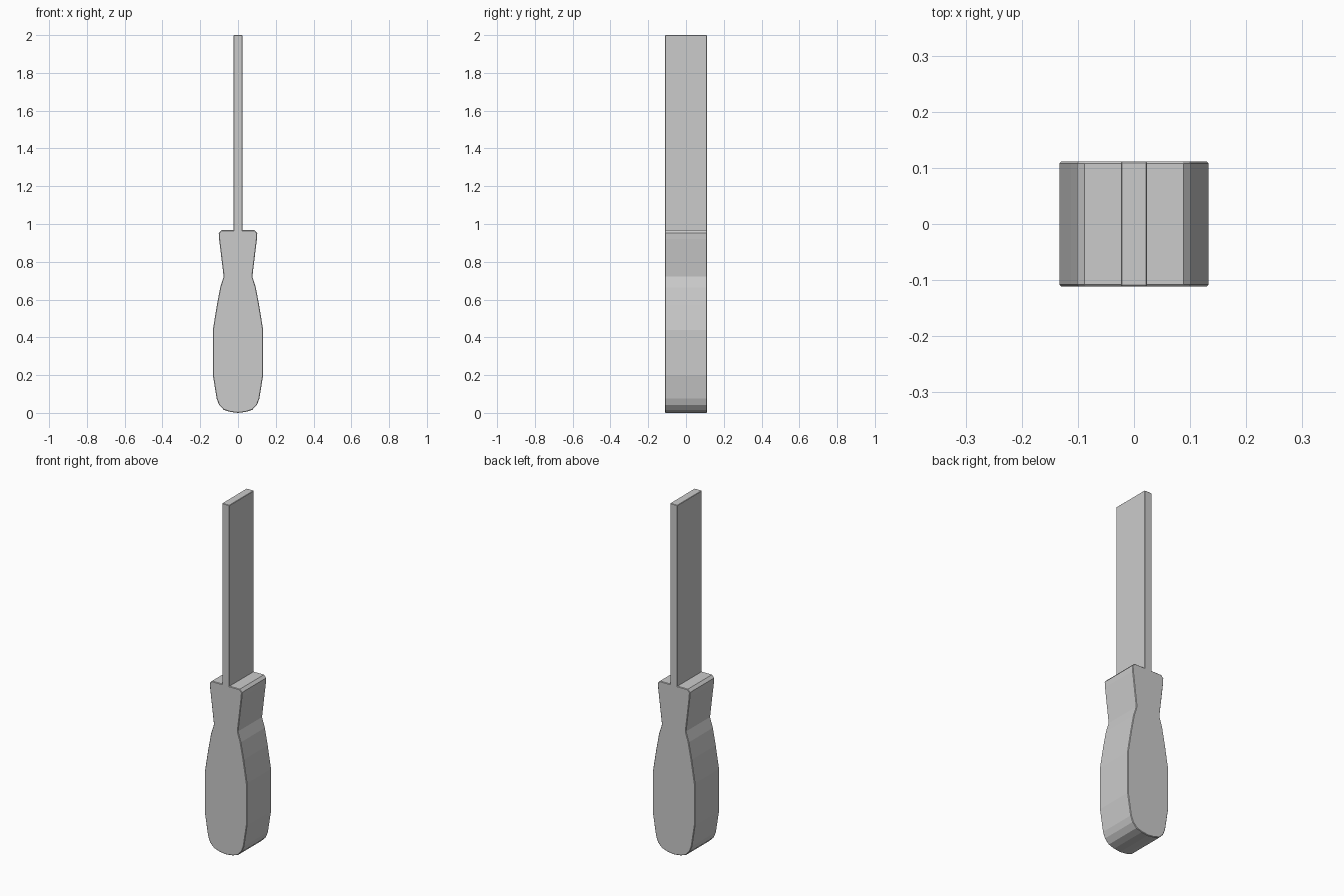
import bpy
import bmesh

cube = bpy.data.objects.get("Cube")
if cube:
    bpy.data.objects.remove(cube, do_unlink=True)

HALF_DEPTH = 0.111

grey = bpy.data.materials.new("plain_grey")
grey.use_nodes = True
colour = (0.6, 0.6, 0.6, 1)
grey.diffuse_color = colour
grey.node_tree.nodes["Principled BSDF"].inputs["Base Color"].default_value = colour


def extruded_part(name, half_profile, bevel):
    """Mirror a half outline across x and extrude it from front to back."""
    left = [(-x, z) for x, z in reversed(half_profile) if x > 0]
    bm = bmesh.new()
    front = bm.faces.new([bm.verts.new((x, -HALF_DEPTH, z)) for x, z in half_profile + left])
    result = bmesh.ops.extrude_face_region(bm, geom=[front])
    verts = [v for v in result["geom"] if isinstance(v, bmesh.types.BMVert)]
    bmesh.ops.translate(bm, verts=verts, vec=(0, 2 * HALF_DEPTH, 0))
    if front.is_valid and len(bm.faces) < len(half_profile + left) + 2:
        bm.faces.new(list(front.verts))
    bmesh.ops.recalc_face_normals(bm, faces=bm.faces)
    mesh = bpy.data.meshes.new(name)
    bm.to_mesh(mesh)
    bm.free()
    mesh.materials.append(grey)
    obj = bpy.data.objects.new(name, mesh)
    bpy.context.collection.objects.link(obj)
    # Slightly softened outline
    mod = obj.modifiers.new("soft_edges", "BEVEL")
    mod.width = bevel
    mod.segments = 1
    mod.limit_method = "ANGLE"
    mod.angle_limit = 1.0
    return obj


# Grip: rounded butt, straight belly, waist and flared collar
extruded_part("handle", [
    (0, 0), (0.04, 0.005), (0.075, 0.016), (0.1, 0.042), (0.113, 0.075),
    (0.133, 0.2), (0.133, 0.44), (0.112, 0.57), (0.094, 0.665), (0.076, 0.722),
    (0.1, 0.92), (0.102, 0.952), (0.088, 0.967)], 0.003)

# Flat blade rising from the collar
extruded_part("blade", [(0.023, 0.9), (0.023, 2.0)], 0.002)
